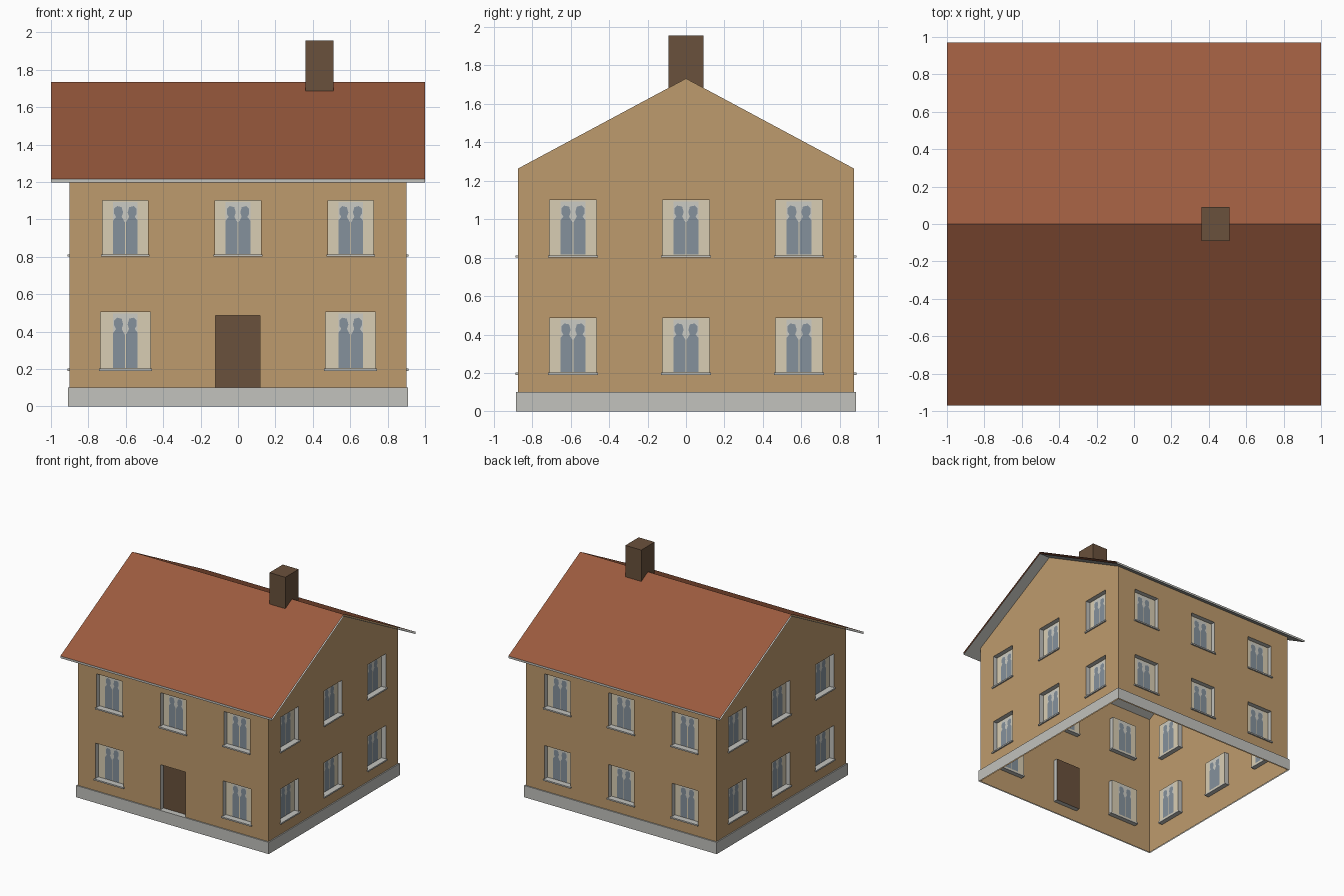
import bpy
from mathutils import Vector

if "Cube" in bpy.data.objects:
    bpy.data.objects.remove(bpy.data.objects["Cube"])


def material(name, r, g, b):
    m = bpy.data.materials.new(name)
    lin = [((c / 255 + 0.055) / 1.055) ** 2.4 for c in (r, g, b)]
    m.diffuse_color = (*lin, 1)
    m.use_nodes = True
    m.node_tree.nodes["Principled BSDF"].inputs["Base Color"].default_value = m.diffuse_color
    return m


WALL = material("ochre plaster", 190, 155, 109)
TRIM = material("grey stone", 194, 194, 189)
ROOF = material("red tile", 155, 91, 62)
WOOD = material("dark brown", 106, 81, 60)
CURTAIN = material("cream curtain", 217, 206, 180)
HAZE = material("pale pane", 203, 203, 196)
GLASS = material("blue grey glass", 133, 145, 156)

HX, HY = 0.90, 0.875                   # wall half sizes
RX, RY, RIDGE, EAVE = 1.0, 0.97, 1.735, 1.215
SLOPE = (RIDGE - EAVE) / RY
DEPTH = 0.04                           # recess of windows and door


def build(name, faces):
    """One object from a list of (corner points, material)."""
    verts, polys, mats, idx = [], [], [], []
    for pts, mat in faces:
        polys.append(range(len(verts), len(verts) + len(pts)))
        verts += [tuple(p) for p in pts]
        if mat not in mats:
            mats.append(mat)
        idx.append(mats.index(mat))
    me = bpy.data.meshes.new(name)
    me.from_pydata(verts, [], [list(p) for p in polys])
    for m in mats:
        me.materials.append(m)
    for p, i in zip(me.polygons, idx):
        p.material_index = i
    ob = bpy.data.objects.new(name, me)
    bpy.context.collection.objects.link(ob)
    return ob


def box(name, lo, hi, mat):
    bpy.ops.mesh.primitive_cube_add(size=1)
    ob = bpy.context.object
    ob.name = name
    ob.location = [(a + b) / 2 for a, b in zip(lo, hi)]
    ob.scale = [b - a for a, b in zip(lo, hi)]
    ob.data.materials.append(mat)
    return ob


def frame(nx, ny):
    """Maps (across, up, outward) on one side of the house to world space."""
    n, t = Vector((nx, ny, 0)), Vector((-ny, nx, 0))
    off = HX if nx else HY
    return lambda u, v, d=0.0: t * u + n * (off + d) + Vector((0, 0, v))


def rect(f, u0, u1, v0, v1, d=0.0):
    return [f(u0, v0, d), f(u1, v0, d), f(u1, v1, d), f(u0, v1, d)]


def reveals(f, u0, u1, v0, v1):
    """Four sides of a recess."""
    c = [(u0, v0), (u1, v0), (u1, v1), (u0, v1)]
    return [([f(*a), f(*b), f(*b, -DEPTH), f(*a, -DEPTH)], TRIM)
            for a, b in zip(c, c[1:] + c[:1])]


# Half outline of the gap between the curtains
GAP = [(0.003, .02), (.066, .02), (.066, .63), (.05, .70), (.06, .76), (.06, .85),
       (.045, .90), (.02, .88), (.012, .78), (.02, .70), (.003, .60)]


def window(name, f, hole):
    u0, u1, v0, v1 = hole
    c, h = (u0 + u1) / 2, v1 - v0
    faces = reveals(f, *hole) + [(rect(f, *hole, -DEPTH), CURTAIN)]
    for side in (1, -1):               # glass seen from outside and inside
        d = -DEPTH + side * 0.002
        faces.append((rect(f, c - .066, c + .066, v0 + .6 * h, v0 + .97 * h, d)[::side], HAZE))
        for m in (1, -1):
            faces.append(([f(c + m * u, v0 + v * h, d + side * 0.002)
                           for u, v in GAP[::m * side]], GLASS))
    build(name, faces)
    # Projecting sill
    a, b = f(u0 - .008, v0 - .010, -DEPTH), f(u1 + .008, v0 + .002, .012)
    box(name + "_sill", [min(p) for p in zip(a, b)], [max(p) for p in zip(a, b)], TRIM)


def wall(name, f, half, top, holes, gable):
    """Wall sheet split on a grid that leaves the openings free."""
    us = sorted({-half, half} | {x for h in holes for x in h[:2]})
    vs = sorted({0.0, top} | {x for h in holes for x in h[2:]})
    faces = []
    for a, b in zip(us, us[1:]):
        for c, d in zip(vs, vs[1:]):
            mu, mv = (a + b) / 2, (c + d) / 2
            if not any(h[0] < mu < h[1] and h[2] < mv < h[3] for h in holes):
                faces.append((rect(f, a, b, c, d), WALL))
    if gable:
        faces.append(([f(-half, top), f(half, top), f(0, RIDGE - .003)], WALL))
    build(name, faces)


# Four walls with recessed windows and the front door
wall_top = RIDGE - SLOPE * HY - .003
door = (-.12, .118, .10, .485)
for name, nx, ny in (("front", 0, -1), ("right", 1, 0), ("back", 0, 1), ("left", -1, 0)):
    f = frame(nx, ny)
    pitch = .588 if nx else .602
    holes = []
    for k in (-1, 0, 1):
        c = k * pitch
        holes.append((c - .122, c + .122, .81, 1.10))
        if name == "front":
            if k:
                holes.append((c - .133, c + .133, .20, .505))
        else:
            holes.append((c - .122, c + .122, .20, .487))
    for i, h in enumerate(holes):
        window(f"{name}_window_{i + 1}", f, h)
    if name == "front":
        holes.append(door)
        build("front_door", reveals(f, *door) + [(rect(f, *door, -DEPTH), WOOD)])
    wall(name + "_wall", f, HY if nx else HX, wall_top, holes, bool(nx))

# Stone plinth, open below
plinth = []
for nx, ny in ((0, -1), (1, 0), (0, 1), (-1, 0)):
    f, w = frame(nx, ny), (HY if nx else HX)
    o = .01
    plinth.append((rect(f, -w - o, w + o, 0, .10, o), TRIM))
    plinth.append(([f(-w - o, .10, o), f(w + o, .10, o), f(w, .10), f(-w, .10)], TRIM))
build("plinth", plinth)

# Roof slopes: tiled top, grey soffit and eave edge, open at the gable ends
T = .018
roof = []
for s in (1, -1):
    def strip(y0, z0, y1, z1):
        return [(-RX * s, y0 * s, z0), (-RX * s, y1 * s, z1),
                (RX * s, y1 * s, z1), (RX * s, y0 * s, z0)]
    roof.append((strip(RY, EAVE, 0, RIDGE)[::-1], ROOF))
    roof.append((strip(RY, EAVE - T, 0, RIDGE - T), TRIM))
    roof.append((strip(RY, EAVE, RY, EAVE - T), TRIM))
roof_ob = build("roof", roof)
for p in roof_ob.data.polygons:        # make every face look the right way
    soffit = p.center.z < (RIDGE + EAVE) / 2 - T / 2
    out = p.normal.z if abs(p.normal.z) > .1 else p.normal.y * p.center.y
    want_up = not soffit or abs(p.normal.z) < .1
    if (out > 0) != want_up:
        p.flip()

# Chimney
box("chimney", (.36, -.09, 1.675), (.51, .09, 1.955), WOOD)
